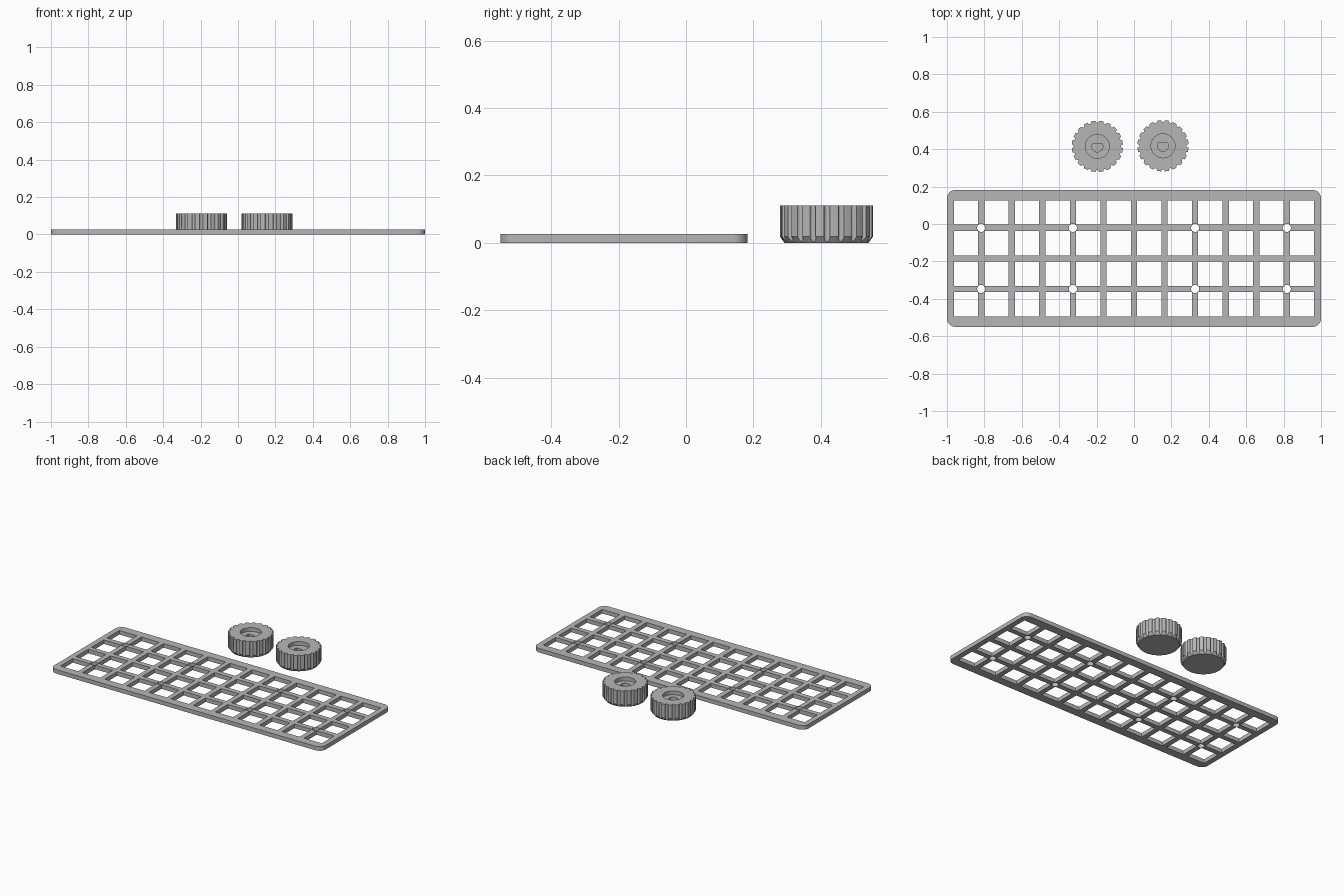
import bpy, bmesh, math

if "Cube" in bpy.data.objects:
    bpy.data.objects.remove(bpy.data.objects["Cube"])

grey = bpy.data.materials.new("plain grey")
grey.diffuse_color = (0.47, 0.47, 0.47, 1)
grey.use_nodes = True
grey.node_tree.nodes["Principled BSDF"].inputs["Base Color"].default_value = grey.diffuse_color


def finish(ob):
    ob.data.materials.clear()
    ob.data.materials.append(grey)
    bpy.ops.object.select_all(action='DESELECT')
    ob.select_set(True)
    bpy.context.view_layer.objects.active = ob
    bpy.ops.object.shade_smooth_by_angle(angle=math.radians(35))


# --- Key plate: outline with square key holes and round screw holes ---
PITCH, HOLE, THICK, PLATE_Y = 0.1634, 0.130, 0.027, -0.184
HALF_X, HALF_Y, CORNER = 1.0, 0.366, 0.045

curve = bpy.data.curves.new("key_plate", 'CURVE')
curve.dimensions = '2D'
curve.fill_mode = 'BOTH'
curve.extrude = THICK / 2


def add_outline(points):
    s = curve.splines.new('POLY')
    s.points.add(len(points) - 1)
    for p, (x, y) in zip(s.points, points):
        p.co = (x, y, 0, 1)
    s.use_cyclic_u = True


def arc(cx, cy, r, a0, a1, n):
    return [(cx + r * math.cos(a0 + (a1 - a0) * i / n),
             cy + r * math.sin(a0 + (a1 - a0) * i / n)) for i in range(n + 1)]


outer = []
for i, (sx, sy) in enumerate([(1, 1), (-1, 1), (-1, -1), (1, -1)]):
    outer += arc(sx * (HALF_X - CORNER), sy * (HALF_Y - CORNER), CORNER,
                 i * math.pi / 2, (i + 1) * math.pi / 2, 8)
add_outline(outer)

h = HOLE / 2
for col in range(12):
    for row in range(4):
        cx, cy = (col - 5.5) * PITCH, (row - 1.5) * PITCH
        add_outline([(cx - h, cy - h), (cx + h, cy - h), (cx + h, cy + h), (cx - h, cy + h)])
for k in (-5, -2, 2, 5):
    for sy in (-1, 1):
        add_outline(arc(k * PITCH, sy * PITCH, 0.022, 0, 2 * math.pi, 24)[:-1])

plate = bpy.data.objects.new("key_plate", curve)
bpy.context.collection.objects.link(plate)
plate.location = (0, PLATE_Y, THICK / 2)
plate.select_set(True)
bpy.context.view_layer.objects.active = plate
bpy.ops.object.convert(target='MESH')
plate = bpy.context.view_layer.objects.active
bm = bmesh.new()
bm.from_mesh(plate.data)
bmesh.ops.remove_doubles(bm, verts=bm.verts, dist=1e-5)
bmesh.ops.recalc_face_normals(bm, faces=bm.faces)
bm.to_mesh(plate.data)
bm.free()
finish(plate)

# --- Fluted knobs: lofted rings with a chamfered foot, recess and D-shaped bore ---
R, FOOT, CHAMFER, TOP = 0.137, 0.123, 0.019, 0.111
TEETH, DEPTH, HALF_W = 20, 0.011, 0.068
RECESS_R, RECESS_Z, BORE_R, BORE_FLAT, BORE_Z = 0.064, 0.086, 0.0295, 0.014, 0.025

samples = []  # (angle, outer radius)
for t in range(TEETH):
    mid = 2 * math.pi * t / TEETH
    for i in range(9):
        phi = math.pi * i / 8
        samples.append((mid - HALF_W * math.cos(phi), R - DEPTH * math.sin(phi)))
    gap = 2 * math.pi / TEETH - 2 * HALF_W
    for i in (1, 2, 3):
        samples.append((mid + HALF_W + gap * i / 4, R))


def bore_radius(a):
    s = math.sin(a)
    return min(BORE_R, BORE_FLAT / s) if s > 0 else BORE_R


def make_knob(name, x, y):
    bm = bmesh.new()
    levels = [
        lambda a, r: (FOOT, 0),
        lambda a, r: (r, CHAMFER * (r - FOOT) / (R - FOOT)),
        lambda a, r: (r, TOP),
        lambda a, r: (RECESS_R, TOP),
        lambda a, r: (RECESS_R, RECESS_Z),
        lambda a, r: (bore_radius(a), RECESS_Z),
        lambda a, r: (bore_radius(a), BORE_Z),
    ]
    rings = []
    for level in levels:
        ring = []
        for a, r in samples:
            rad, z = level(a, r)
            ring.append(bm.verts.new((rad * math.cos(a), rad * math.sin(a), z)))
        rings.append(ring)
    n = len(samples)
    for lo, hi in zip(rings, rings[1:]):
        for i in range(n):
            j = (i + 1) % n
            bm.faces.new((lo[i], lo[j], hi[j], hi[i]))
    bm.faces.new(rings[0][::-1])
    bm.faces.new(rings[-1])
    bmesh.ops.recalc_face_normals(bm, faces=bm.faces)
    me = bpy.data.meshes.new(name)
    bm.to_mesh(me)
    bm.free()
    ob = bpy.data.objects.new(name, me)
    bpy.context.collection.objects.link(ob)
    ob.location = (x, y, 0)
    finish(ob)


make_knob("left_knob", -0.196, 0.415)
make_knob("right_knob", 0.155, 0.418)
